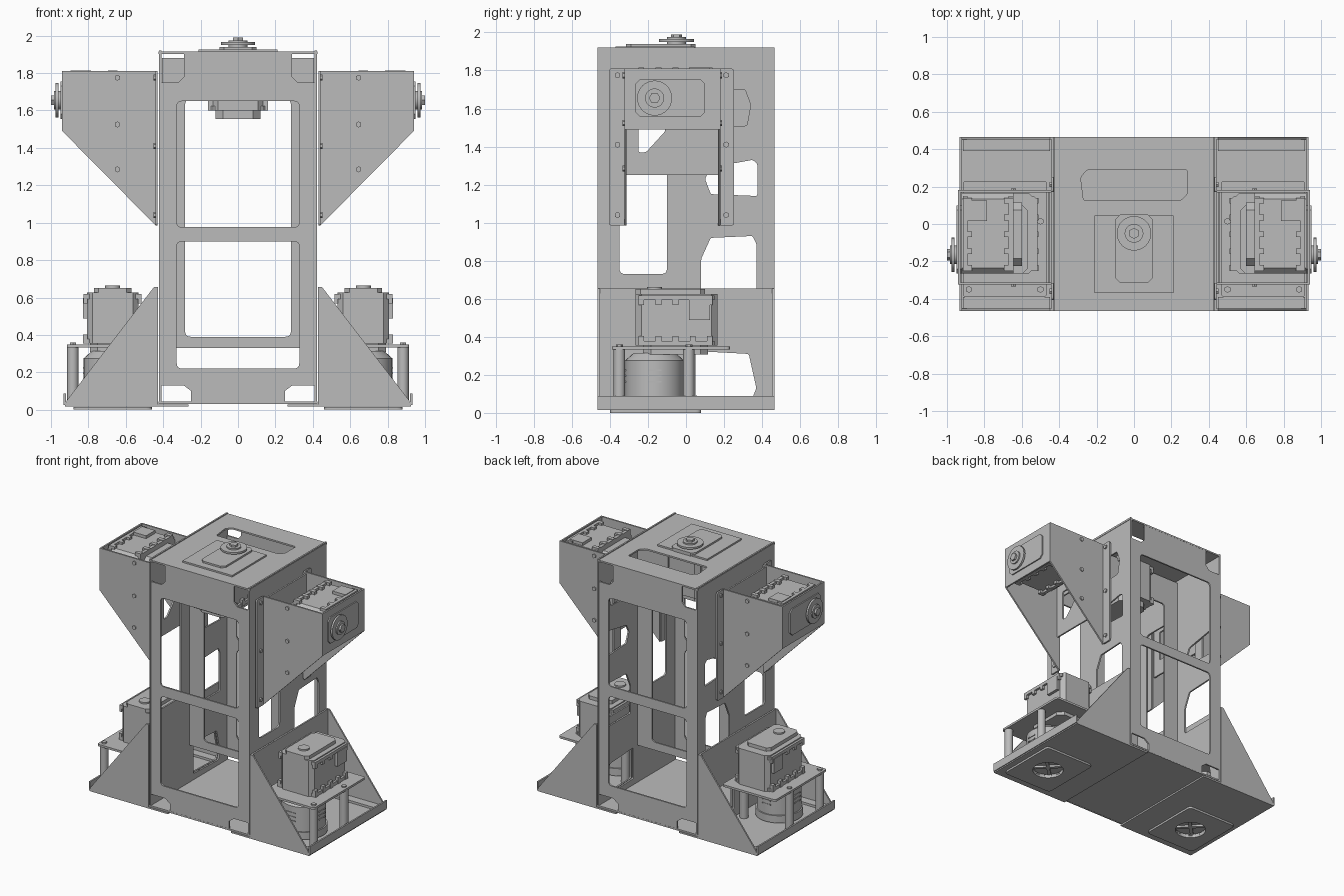
import bpy, bmesh, math
from mathutils import Matrix, Vector

if "Cube" in bpy.data.objects:
    bpy.data.objects.remove(bpy.data.objects["Cube"])

grey = bpy.data.materials.new("sheet_metal_grey")
grey.use_nodes = True
grey.diffuse_color = (0.5, 0.5, 0.5, 1)
grey.node_tree.nodes["Principled BSDF"].inputs["Base Color"].default_value = (0.5, 0.5, 0.5, 1)


def frame(u, v, w, origin=(0, 0, 0)):
    """Matrix whose columns are the three given axes."""
    m = Matrix((u, v, w)).transposed().to_4x4()
    m.translation = Vector(origin)
    return m


TOP = Matrix.Identity(4)
FRONT = frame((1, 0, 0), (0, 0, 1), (0, -1, 0))
SIDE = frame((0, 1, 0), (0, 0, 1), (1, 0, 0))


def finish(name, mesh, mirror):
    mesh.materials.clear()
    mesh.materials.append(grey)
    mesh.shade_smooth()
    mesh.set_sharp_from_angle(angle=math.radians(30))
    ob = bpy.data.objects.new(name, mesh)
    bpy.context.collection.objects.link(ob)
    if mirror:
        ob.modifiers.new("Mirror", 'MIRROR')
    return ob


def rounded(points, r):
    """Replace each corner by a short arc."""
    out, n = [], len(points)
    for i, p in enumerate(points):
        p = Vector(p)
        if r == 0:
            out.append(p)
            continue
        a, b = Vector(points[i - 1]) - p, Vector(points[(i + 1) % n]) - p
        s, e = p + a.normalized() * r, p + b.normalized() * r
        for k in range(5):
            t = k / 4
            out.append(s * (1 - t) ** 2 + p * 2 * t * (1 - t) + e * t * t)
    return out


def rect(x0, x1, y0, y1, r=0.0):
    return rounded([(x0, y0), (x1, y0), (x1, y1), (x0, y1)], r)


def circle(x, y, r, n=32):
    return [Vector((x + r * math.cos(k * math.tau / n), y + r * math.sin(k * math.tau / n)))
            for k in range(n)]


def sheet(name, plane, at, outline, holes=(), thick=0.012, mirror=False):
    """Flat plate with holes, lying in a plane at the given offset."""
    cu = bpy.data.curves.new(name, 'CURVE')
    cu.dimensions, cu.fill_mode, cu.extrude = '2D', 'BOTH', thick / 2
    for loop in [outline, *holes]:
        sp = cu.splines.new('POLY')
        sp.points.add(len(loop) - 1)
        for pt, p in zip(sp.points, loop):
            pt.co = (p[0], p[1], 0, 1)
        sp.use_cyclic_u = True
    tmp = bpy.data.objects.new(name + "_tmp", cu)
    bpy.context.collection.objects.link(tmp)
    bpy.context.view_layer.update()
    mesh = bpy.data.meshes.new_from_object(tmp.evaluated_get(bpy.context.evaluated_depsgraph_get()))
    bpy.data.objects.remove(tmp)
    shift = -at if plane is FRONT else at
    mesh.transform(plane @ Matrix.Translation((0, 0, shift)))
    return finish(name, mesh, mirror)


def box(name, x, y, z, m=TOP, mirror=False, bevel=0.0):
    bm = bmesh.new()
    bmesh.ops.create_cube(bm, size=1)
    for v in bm.verts:
        v.co = [c[0] + (t + 0.5) * (c[1] - c[0]) for c, t in zip((x, y, z), v.co)]
    if bevel:
        edges = [e for e in bm.edges if abs(e.verts[0].co.z - e.verts[1].co.z) > 1e-4]
        bmesh.ops.bevel(bm, geom=edges, offset=bevel, segments=1, affect='EDGES')
    return emit(name, bm, m, mirror)


def rod(name, x, y, z0, z1, r, m=TOP, mirror=False, n=32, r2=None):
    bm = bmesh.new()
    bmesh.ops.create_cone(bm, cap_ends=True, segments=n, radius1=r, radius2=r2 or r, depth=z1 - z0)
    bmesh.ops.translate(bm, verts=bm.verts, vec=(x, y, (z0 + z1) / 2))
    return emit(name, bm, m, mirror)


def emit(name, bm, m, mirror):
    bm.transform(m)
    if m.determinant() < 0:
        bmesh.ops.reverse_faces(bm, faces=bm.faces)
    mesh = bpy.data.meshes.new(name)
    bm.to_mesh(mesh)
    bm.free()
    return finish(name, mesh, mirror)


def servo(name, m, depth, horn, mirror):
    """Servo with its output axis on local z and its body along local +y."""
    box(name + "_body", (-.138, .138), (-.1, .33), (-depth, -.012), m, mirror, .03)
    box(name + "_back_cap", (-.12, .12), (-.06, .28), (-depth - .045, -depth), m, mirror, .04)
    for z in (-.045, -depth):
        box(name + "_collar", (-.155, .155), (-.085, .315), (z, z + .025), m, mirror, .02)
    for s in (-1, 1):
        for y in (-.07, .02, .11, .2, .29):
            box(name + "_lug", (s * .135, s * .16), (y - .015, y + .015), (-depth, -depth + .05), m, mirror)
            box(name + "_lug", (s * .135, s * .155), (y - .015, y + .015), (-.07, -.02), m, mirror)
    box(name + "_connector", (.13, .16), (.18, .29), (-.15, -.04), m, mirror)
    box(name + "_lid", (-.1, .1), (-.1, .265), (-.015, .014), m, mirror, .025)
    if horn:
        rod(name + "_horn", 0, 0, .026, .04, .092, m, mirror)
        rod(name + "_shaft", 0, 0, .01, .05, .05, m, mirror)
        rod(name + "_knob", 0, 0, .045, .065, .03, m, mirror, 6)
    else:
        rod(name + "_boss", 0, 0, .01, .025, .04, m, mirror)


# Central tower: front and back panels with two windows and notched corners
half = [(.25, .03), (.25, .1), (.29, .13), (.41, .13), (.41, 1.75), (.32, 1.75), (.29, 1.78), (.29, 1.905)]
outline = half + [(-x, z) for x, z in reversed(half)]
windows = [rect(-.328, .328, .976, 1.65, .03), rect(-.328, .328, .22, .90, .03)]
for name, y in (("front_panel", -.458), ("back_panel", .458)):
    sheet(name, FRONT, y, outline, windows)
sheet("inner_frame", FRONT, 0, rect(-.405, .405, .33, 1.88), [rect(-.283, .283, .39, 1.66, .03)])
sheet("top_plate", TOP, 1.908, rect(-.425, .425, -.465, .465), [
    rounded([(-.27, .125), (.25, .125), (.285, .16), (.285, .29), (-.25, .29), (-.285, .25)], .015)])
sheet("floor_plate", TOP, .037, rect(-.425, .425, -.465, .465))

# Tower sides with lightening holes
side_holes = [
    rect(-.35, -.1, .73, 1.6, .03),
    rounded([(.08, .6), (.37, .6), (.37, .89), (.35, .93), (.13, .92), (.08, .81)], .01),
    rounded([(.13, 1.15), (.375, 1.14), (.375, 1.31), (.35, 1.33), (.13, 1.29), (.1, 1.23)], .01),
    rounded([(.05, .09), (.35, .08), (.37, .13), (.33, .31), (.05, .325)], .01)]
extra = rounded([(.12, 1.5), (.32, 1.51), (.34, 1.62), (.31, 1.7), (.12, 1.7)], .01)
sheet("left_side_panel", SIDE, .416, rect(-.465, .465, .03, 1.92), side_holes + [extra])
sheet("right_side_panel", SIDE, -.416, rect(-.465, .465, .03, 1.92), side_holes)

# Feet: base, upright, gussets, rim
mx, my = .67, -.165
sheet("foot_base", TOP, .022, rect(.265, .925, -.465, .465), [circle(mx, my, .11)], mirror=True)
sheet("foot_ring_plate", TOP, .008, rect(.46, .88, -.4, .08, .03), [circle(mx, my, .11)], .015, True)
sheet("foot_upright", SIDE, .434, rect(-.465, .465, .02, .655), [side_holes[3]], mirror=True)
sheet("foot_rim", SIDE, .926, rect(-.465, .465, .025, .088), mirror=True)
for y in (-.459, .459):
    sheet("foot_gusset", FRONT, y, [(.43, .02), (.925, .02), (.915, .05), (.45, .655), (.43, .655)], mirror=True)
    s = 1 if y > 0 else -1
    box("gusset_flange", (.45, .915), (s * .39, s * .455), (.028, .045), mirror=True)

# Foot drum, posts, platform and servo
drum = rod("foot_drum", mx, my, .09, .275, .155, mirror=True, n=48)
rod("drum_shoulder", mx, my, .275, .315, .155, mirror=True, r2=.11)
rod("drum_base", mx, my, .035, .09, .165, mirror=True)
for k in range(12):
    turn = Matrix.Translation((mx, my, 0)) @ Matrix.Rotation(k * math.tau / 12, 4, 'Z')
    if k % 3 == 0:
        for z in (.16, .19, .22):
            box("drum_vent", (.15, .158), (-.035, .035), (z, z + .008), turn, True)
for a in (math.pi / 4, -math.pi / 4):
    box("drum_cross", (-.1, .1), (-.012, .012), (.02, .035),
        Matrix.Translation((mx, my, 0)) @ Matrix.Rotation(a, 4, 'Z'), True)
for x in (.5, .883):
    for y in (-.35, .015):
        rod("platform_post", x, y, .028, .34, .03, mirror=True, n=20)
        rod("post_bolt", x, y, .34, .36, .018, mirror=True, n=6)
sheet("platform", TOP, .342, rect(.465, .915, -.39, .23, .02), thick=.016, mirror=True)
servo("foot_servo", frame((1, 0, 0), (0, 1, 0), (0, 0, 1), (mx, my, .638)), .285, False, True)

# Arms: cheek plates, mounting flanges, end plate, inner plate
cheek = [(.44, .985), (.94, 1.49), (.94, 1.81), (.44, 1.81)]
for y, y0, y1 in ((-.318, -.405, -.315), (.175, .17, .252)):
    sheet("arm_cheek", FRONT, y, cheek, mirror=True)
    sheet("arm_flange", SIDE, .436, rect(y0, y1, .985, 1.81, .015), mirror=True)
    for z in (1.775, 1.525, 1.285):
        s = -1 if y < 0 else 1
        rod("cheek_bolt", .645, z, -s * y, -s * y + .015, .016,
            frame((1, 0, 0), (0, 0, 1), (0, s, 0), (0, 2 * y, 0)), True, 6)
    for z in (1.04, 1.41, 1.775):
        rod("flange_bolt", (y0 + y1) / 2, z, .44, .452, .016, SIDE, True, 6)
sheet("arm_end_plate", SIDE, .934, rect(-.318, .175, 1.49, 1.81), mirror=True)
sheet("arm_inner_plate", SIDE, .455, rect(-.318, .175, 1.25, 1.8),
      [rounded([(-.25, 1.37), (-.21, 1.37), (-.11, 1.48), (-.11, 1.6), (-.25, 1.6)], .01)], mirror=True)
servo("arm_servo", frame((0, 0, 1), (0, 1, 0), (1, 0, 0), (.935, my, 1.655)), .29, True, True)

# Head servo hanging under the top plate
sheet("head_mount", TOP, 1.918, rect(-.21, .21, -.37, .045), thick=.016)
servo("head_servo", frame((-1, 0, 0), (0, -1, 0), (0, 0, 1), (0, -.05, 1.925)), .325, True, False)
